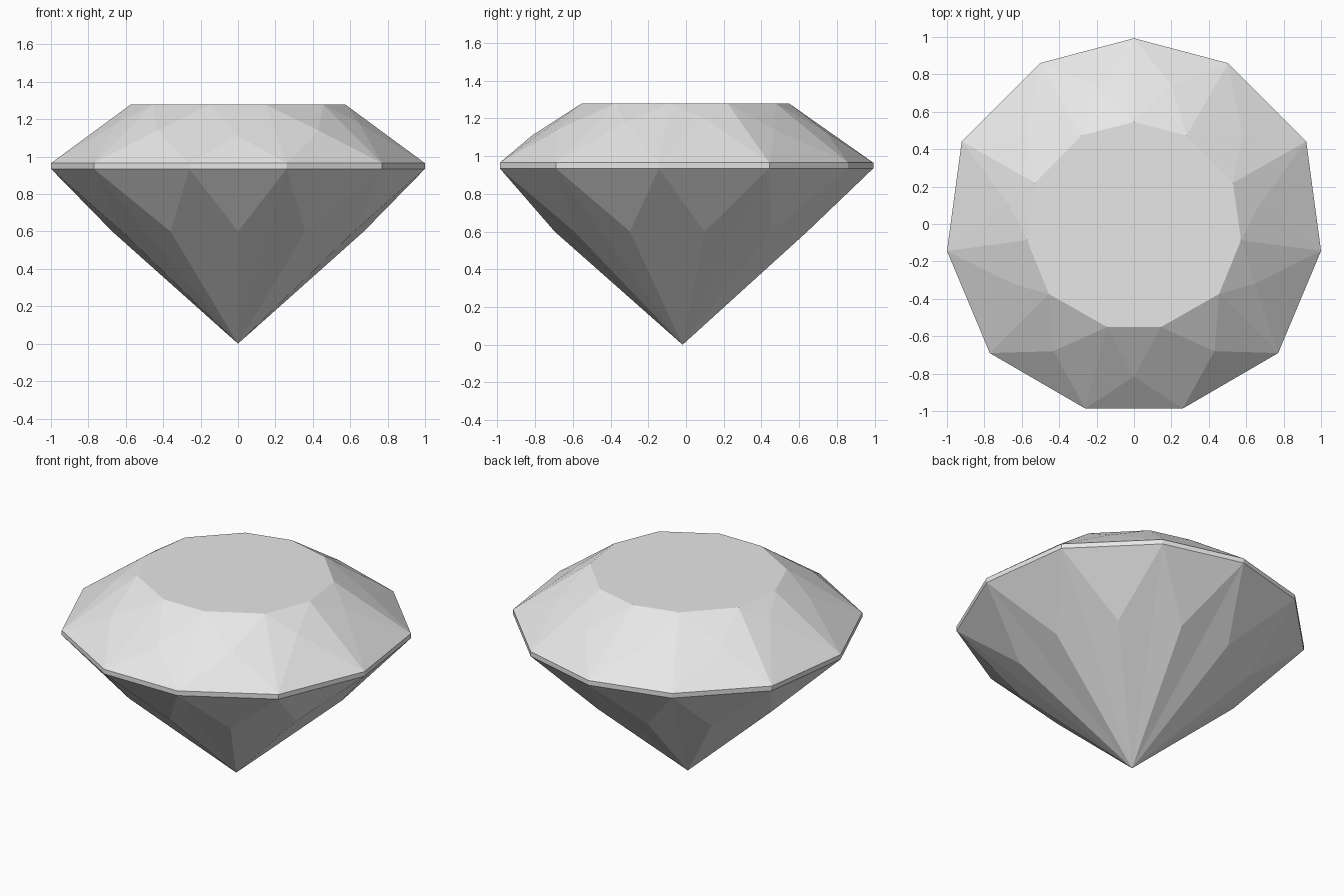
import bpy
import bmesh
from mathutils import Vector

cube = bpy.data.objects.get("Cube")
if cube:
    bpy.data.objects.remove(cube, do_unlink=True)

TOP, GIRDLE_TOP, GIRDLE_LOW = 1.28, 0.965, 0.935
APEX = Vector((0, -0.018, 0))

# Half outlines, from the back point round the left side to the front
girdle_half = [(0, 0.993), (0.503, 0.86), (0.921, 0.442),
               (1, -0.144), (0.771, -0.69), (0.26, -0.987)]
table_half = [(0, 0.545), (0.28, 0.474), (0.529, 0.219),
              (0.572, -0.086), (0.455, -0.374), (0.144, -0.551)]
# Crown facet corners, one above each girdle edge
crown_half = [(0.20, 0.74, 1.13), (0.578, 0.47, 1.14), (0.674, 0.112, 1.195),
              (0.647, -0.32, 1.18), (0.43, -0.68, 1.14), (0, -0.815, 1.11)]


def mirrored(half):
    """Close a half outline across x = 0, keeping points on the axis single."""
    other = [(-p[0], *p[1:]) for p in reversed(half) if p[0] > 0]
    return half + other


def at_height(outline, z):
    return [Vector((x, y, z)) for x, y in outline]


girdle = mirrored(girdle_half)
n = len(girdle)
bm = bmesh.new()


def ring(points):
    return [bm.verts.new(p) for p in points]


upper = ring(at_height(girdle, GIRDLE_TOP))
lower_points = at_height(girdle, GIRDLE_LOW)
lower = ring(lower_points)
table = ring(at_height(mirrored(table_half), TOP))
crown = ring(mirrored(crown_half))
apex = bm.verts.new(APEX)

# Pavilion facet corners, bulging out below each girdle edge
pavilion_points = []
for i in range(n):
    middle = (lower_points[i] + lower_points[(i + 1) % n]) / 2
    p = APEX + (middle - APEX) * 0.7
    p.z = 0.6
    pavilion_points.append(p)
pavilion = ring(pavilion_points)

bm.faces.new(table)
for i in range(n):
    j = (i + 1) % n
    # Crown facets
    bm.faces.new((upper[i], upper[j], crown[i]))
    bm.faces.new((upper[i], crown[i], table[i]))
    bm.faces.new((upper[j], table[j], crown[i]))
    bm.faces.new((crown[i], table[j], table[i]))
    # Girdle band
    bm.faces.new((upper[i], lower[i], lower[j], upper[j]))
    # Pavilion facets
    bm.faces.new((lower[i], pavilion[i], lower[j]))
    bm.faces.new((lower[i], apex, pavilion[i]))
    bm.faces.new((lower[j], pavilion[i], apex))

bmesh.ops.recalc_face_normals(bm, faces=bm.faces)
mesh = bpy.data.meshes.new("cut_gem")
bm.to_mesh(mesh)
bm.free()

# Single pale grey material
grey = bpy.data.materials.new("pale_grey")
grey.use_nodes = True
colour = (0.8, 0.8, 0.8, 1)
grey.diffuse_color = colour
grey.node_tree.nodes["Principled BSDF"].inputs["Base Color"].default_value = colour
mesh.materials.append(grey)

gem = bpy.data.objects.new("cut_gem", mesh)
bpy.context.collection.objects.link(gem)
